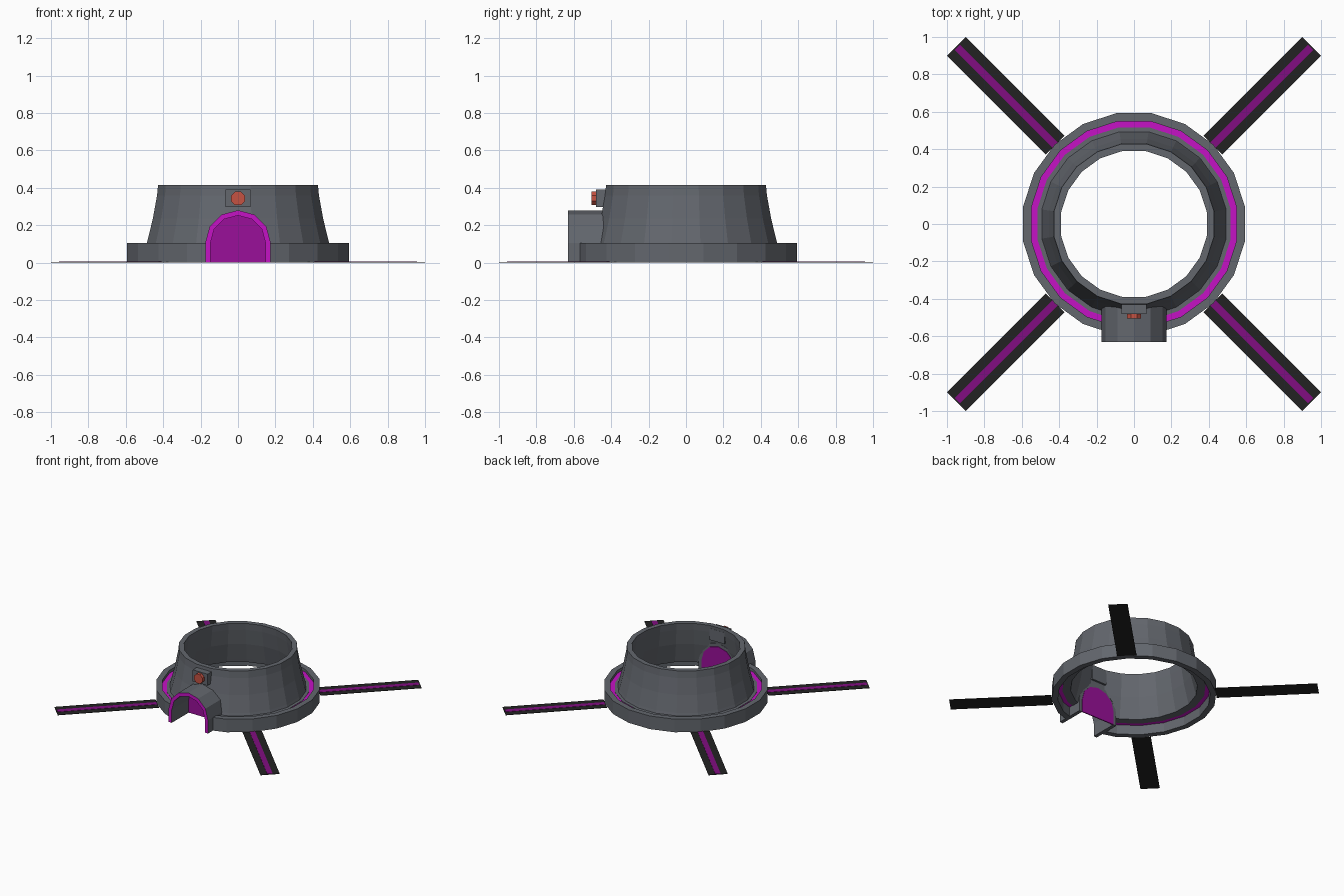
import bpy, bmesh, math
from mathutils import Matrix

if "Cube" in bpy.data.objects:
    bpy.data.objects.remove(bpy.data.objects["Cube"])

def mat(name, r, g, b):
    m = bpy.data.materials.new(name)
    m.diffuse_color = (r, g, b, 1)
    m.use_nodes = True
    m.node_tree.nodes["Principled BSDF"].inputs["Base Color"].default_value = m.diffuse_color
    return m

GREY = mat("grey metal", 0.125, 0.135, 0.155)
BRIGHT = mat("bright magenta", 0.56, 0.006, 0.56)
DOOR = mat("door magenta", 0.32, 0.005, 0.32)
STRIPE = mat("stripe magenta", 0.22, 0.004, 0.22)
BLACK = mat("black", 0.016, 0.016, 0.016)
RED = mat("lamp red", 0.56, 0.085, 0.055)

def finish(bm, name, *mats):
    bmesh.ops.recalc_face_normals(bm, faces=bm.faces)
    me = bpy.data.meshes.new(name)
    bm.to_mesh(me)
    bm.free()
    ob = bpy.data.objects.new(name, me)
    bpy.context.collection.objects.link(ob)
    for m in mats:
        me.materials.append(m)
    return ob

def lathe(name, profile, m, n=20):
    """Closed (radius, z) profile turned about z, with a flat facet to the front."""
    bm = bmesh.new()
    rings = []
    for i in range(n):
        a = 2 * math.pi * (i + 0.5) / n
        rings.append([bm.verts.new((r * math.cos(a), r * math.sin(a), z)) for r, z in profile])
    k = len(profile)
    for i in range(n):
        p, q = rings[i], rings[(i + 1) % n]
        for j in range(k):
            bm.faces.new((p[j], q[j], q[(j + 1) % k], p[(j + 1) % k]))
    return finish(bm, name, m)

def box(name, x, y, z, m, turn=0):
    """Box from three (min, max) ranges, turned about z."""
    bm = bmesh.new()
    bmesh.ops.create_cube(bm, size=1)
    for v in bm.verts:
        v.co = [(lo + hi) / 2 + c * (hi - lo) for c, (lo, hi) in zip(v.co, (x, y, z))]
    bm.transform(Matrix.Rotation(turn, 4, 'Z'))
    return finish(bm, name, m)

def arch(r, bottom=0.0, seg=6):
    """Door outline: straight legs under a half circle."""
    pts = [(r * math.cos(math.pi * i / seg), 0.105 + r * math.sin(math.pi * i / seg))
           for i in range(seg + 1)]
    return [(r, bottom)] + pts + [(-r, bottom)]

def prism(name, outline, y0, y1, *mats):
    bm = bmesh.new()
    a = [bm.verts.new((x, y0, z)) for x, z in outline]
    b = [bm.verts.new((x, y1, z)) for x, z in outline]
    bm.faces.new(a)
    bm.faces.new(b)
    for i in range(len(a)):
        j = (i + 1) % len(a)
        bm.faces.new((a[i], a[j], b[j], b[i]))
    return finish(bm, name, *mats)

# Round parts: base rim, glowing groove and flared collar
base_rim = lathe("base_rim", [(0.6, 0), (0.6, 0.105), (0.556, 0.105), (0.556, 0)], GREY)
glow_ring = lathe("glow_ring", [(0.557, 0.076), (0.557, 0.082), (0.522, 0.082), (0.522, 0.076)], BRIGHT)
collar = lathe("collar", [
    (0.433, 0.415), (0.438, 0.36), (0.461, 0.235), (0.493, 0.105), (0.499, 0.085),
    (0.523, 0.085), (0.523, 0.073), (0.463, 0.073),
    (0.455, 0.105), (0.423, 0.235), (0.402, 0.36), (0.395, 0.415)], GREY)

# Cut the doorway through all round parts
cutter = prism("doorway_cutter", arch(0.16, -0.1), -0.8, -0.3)
cutter.hide_render = True
for ob in (base_rim, glow_ring, collar):
    mod = ob.modifiers.new("doorway", 'BOOLEAN')
    mod.operation = 'DIFFERENCE'
    mod.solver = 'EXACT'
    mod.object = cutter
    bpy.context.view_layer.objects.active = ob
    bpy.ops.object.modifier_apply(modifier=mod.name)
bpy.data.objects.remove(cutter)

# Door arch: hollow tunnel with a magenta front edge
bm = bmesh.new()
loops = [[bm.verts.new((x, y, z)) for x, z in arch(r)]
         for r, y in ((0.175, -0.63), (0.175, -0.41), (0.147, -0.41), (0.147, -0.63))]
for i in range(len(loops[0]) - 1):
    for k in range(4):
        p, q = loops[k], loops[(k + 1) % 4]
        f = bm.faces.new((p[i], p[i + 1], q[i + 1], q[i]))
        f.material_index = 1 if k == 3 else 0
for e in (0, -1):
    bm.faces.new([l[e] for l in loops])
finish(bm, "door_arch", GREY, BRIGHT)
prism("door_panel", arch(0.148), -0.415, -0.407, DOOR)

# Lamp above the door
box("lamp_box", (-0.066, 0.066), (-0.48, -0.392), (0.298, 0.39), GREY)
lamp = [(0.04 * math.cos(math.pi * (i + 0.5) / 4), 0.344 + 0.04 * math.sin(math.pi * (i + 0.5) / 4))
        for i in range(8)]
prism("lamp", lamp, -0.505, -0.475, RED)

# Four flat ground strips on the diagonals
for i in range(4):
    a = math.pi * (0.25 + 0.5 * i)
    box(f"ground_strip_{i + 1}", (0.597, 1.3435), (-0.0707, 0.0707), (0, 0.003), BLACK, a)
    box(f"strip_line_{i + 1}", (0.597, 1.335), (-0.02, 0.02), (0.002, 0.005), STRIPE, a)
